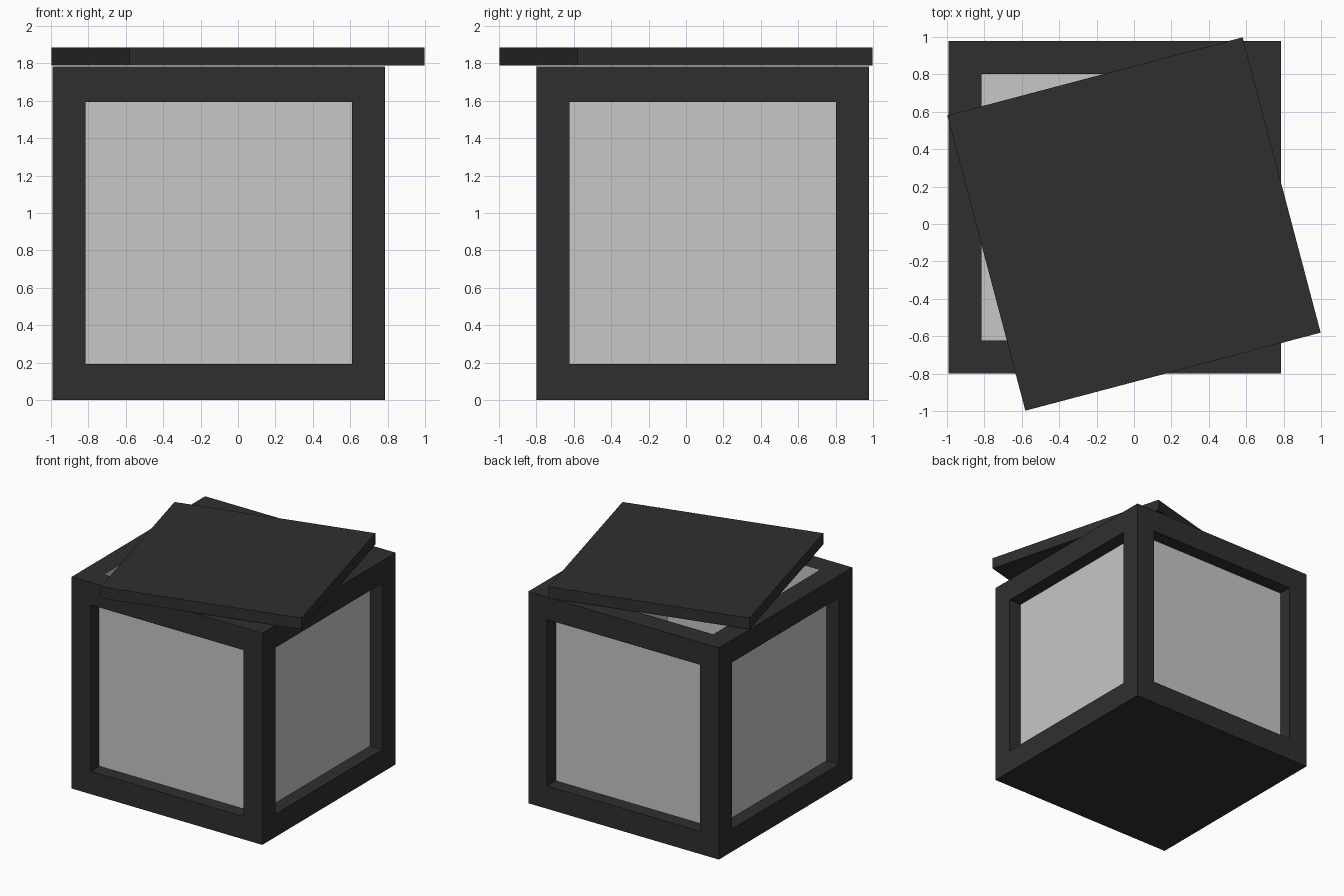
import bpy, bmesh, math
from mathutils import Matrix, Vector

if "Cube" in bpy.data.objects:
    bpy.data.objects.remove(bpy.data.objects["Cube"])


def material(name, rgb):
    m = bpy.data.materials.new(name)
    m.diffuse_color = (*rgb, 1)
    m.use_nodes = True
    m.node_tree.nodes["Principled BSDF"].inputs["Base Color"].default_value = m.diffuse_color
    return m


DARK = material("charcoal", (0.028, 0.028, 0.028))
LIGHT = material("light grey", (0.57, 0.57, 0.57))


def cuboid(size, centre, turn=0):
    bm = bmesh.new()
    mat = (Matrix.Translation(centre) @ Matrix.Rotation(turn, 4, 'Z')
           @ Matrix.Diagonal((*size, 1)))
    bmesh.ops.create_cube(bm, size=1, matrix=mat)
    bm.normal_update()
    return bm


def finish(bm, name, mats):
    me = bpy.data.meshes.new(name)
    bm.to_mesh(me)
    bm.free()
    for m in mats:
        me.materials.append(m)
    ob = bpy.data.objects.new(name, me)
    bpy.context.collection.objects.link(ob)
    return ob


# Box: dark frame, recessed light side panels, light open interior
H, BORDER = 1.783, 0.176
bm = cuboid((1.776, 1.776, H), (-0.103, 0.09, H / 2))
sides = [f for f in bm.faces if abs(f.normal.z) < 0.1]
top = [f for f in bm.faces if f.normal.z > 0.9]


def inset(faces, thickness, depth=0):
    r = bmesh.ops.inset_individual(bm, faces=faces, thickness=thickness,
                                   depth=depth, use_even_offset=True)
    bm.normal_update()
    return r["faces"]


inset(sides, BORDER)
for v in {v for f in sides for v in f.verts}:      # taller top and bottom rails
    v.co.z = 0.192 if v.co.z < H / 2 else 1.594
inset(sides, 0, -0.115)
inset(top, BORDER)
walls = inset(top, 0, -(H - 0.18))
for f in sides + top + walls:
    f.material_index = 1
finish(bm, "box", [DARK, LIGHT])

# Lid: thin slab lying askew just above the box
lid = cuboid((1.633, 1.633, 0.095), Vector((0, 0, 1.8375)), math.radians(14.8))
finish(lid, "lid", [DARK])
